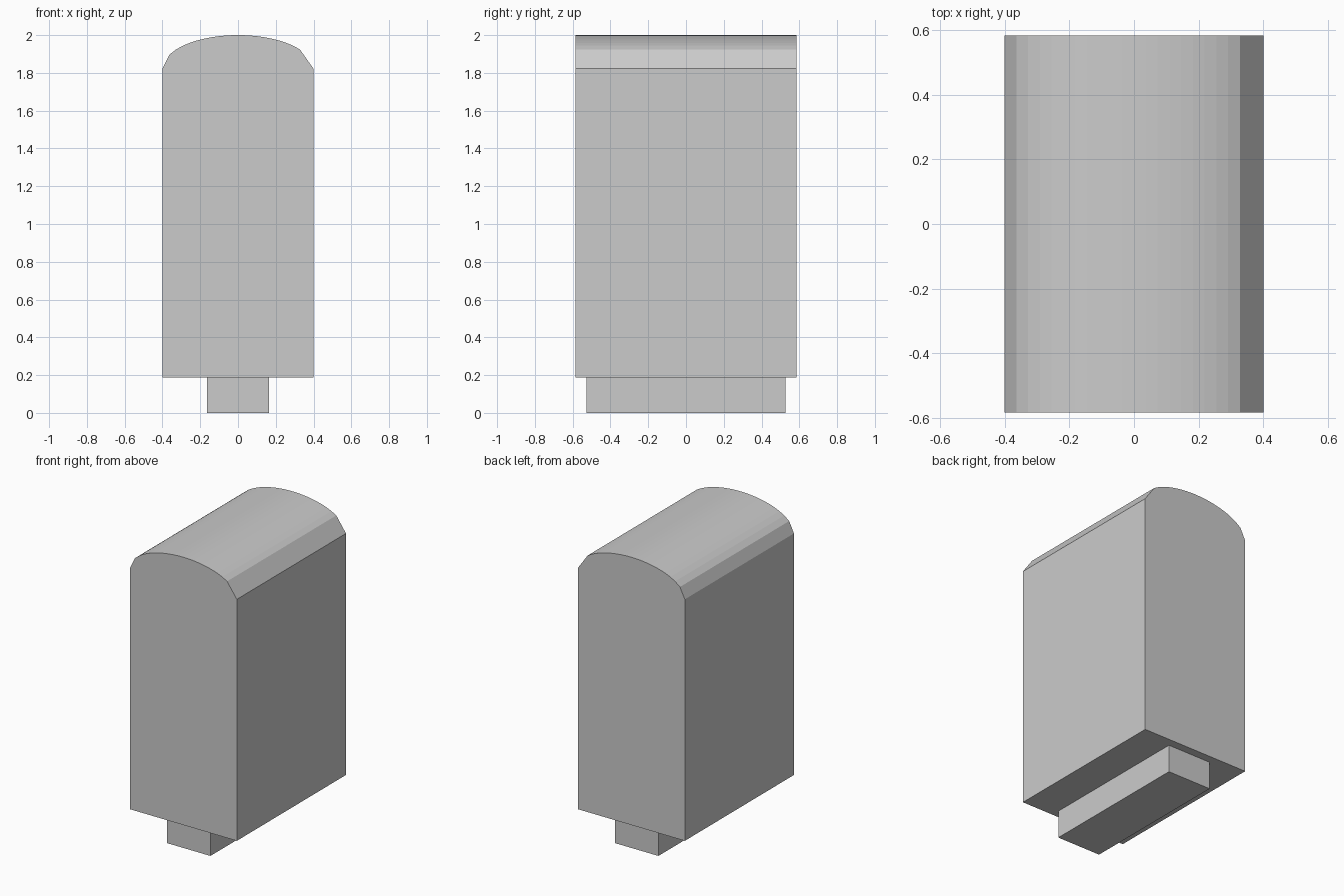
import bpy, bmesh, math

if "Cube" in bpy.data.objects:
    bpy.data.objects.remove(bpy.data.objects["Cube"])

HALF_W, HALF_D = 0.4, 0.584
BOTTOM, SPRING, TOP = 0.187, 1.822, 2.0
SEGMENTS = 22


def extrude_profile(name, points, half_depth):
    """Make a closed solid from an x-z outline, extruded along y."""
    bm = bmesh.new()
    face = bm.faces.new([bm.verts.new((x, -half_depth, z)) for x, z in points])
    result = bmesh.ops.extrude_face_region(bm, geom=[face])
    verts = [g for g in result["geom"] if isinstance(g, bmesh.types.BMVert)]
    bmesh.ops.translate(bm, verts=verts, vec=(0, 2 * half_depth, 0))
    bmesh.ops.recalc_face_normals(bm, faces=bm.faces)
    mesh = bpy.data.meshes.new(name)
    bm.to_mesh(mesh)
    bm.free()
    obj = bpy.data.objects.new(name, mesh)
    bpy.context.collection.objects.link(obj)
    return obj


# Body: elliptical crown, with one wider facet at the right shoulder
outline = [(-HALF_W, BOTTOM), (HALF_W, BOTTOM)]
for i in range(SEGMENTS, -1, -1):
    if i == SEGMENTS - 1:
        continue
    t = 2 * i / SEGMENTS - 1
    outline.append((HALF_W * t, SPRING + (TOP - SPRING) * math.sqrt(1 - t * t)))
extrude_profile("arched_body", outline, HALF_D)

# Foot: narrow plinth under the body
extrude_profile("base_plinth",
                [(-0.163, 0), (0.163, 0), (0.163, BOTTOM), (-0.163, BOTTOM)], 0.528)
